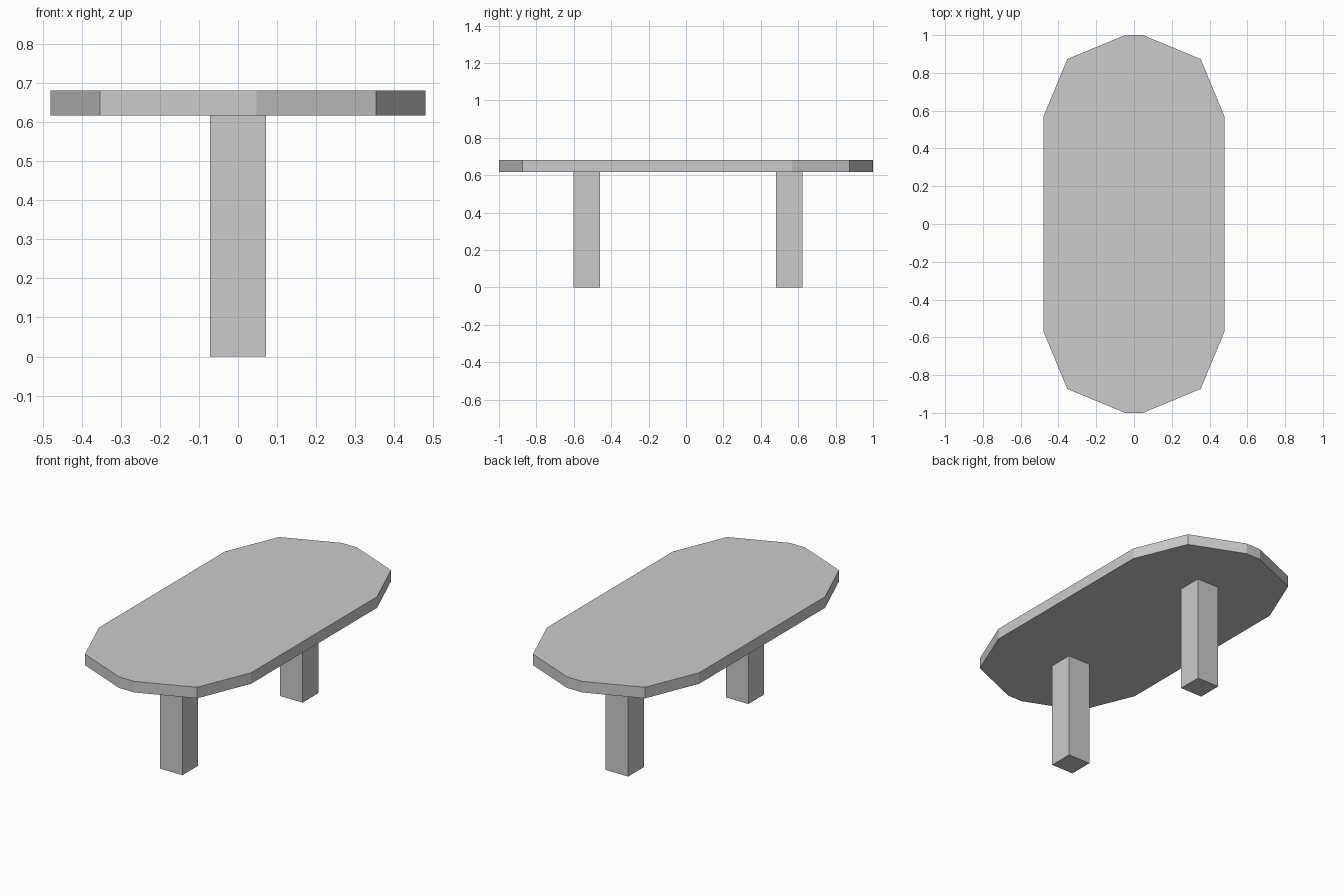
import bpy, bmesh, math

if "Cube" in bpy.data.objects:
    bpy.data.objects.remove(bpy.data.objects["Cube"])

LEG_H, TOP_H = 0.617, 0.68
HALF_W, HALF_L, RADIUS = 0.48, 1.0, 0.433


def prism(name, outline, z0, z1):
    bm = bmesh.new()
    face = bm.faces.new([bm.verts.new((x, y, z0)) for x, y in outline])
    ext = bmesh.ops.extrude_face_region(bm, geom=[face])
    verts = [v for v in ext["geom"] if isinstance(v, bmesh.types.BMVert)]
    bmesh.ops.translate(bm, verts=verts, vec=(0, 0, z1 - z0))
    bmesh.ops.recalc_face_normals(bm, faces=bm.faces)
    mesh = bpy.data.meshes.new(name)
    bm.to_mesh(mesh)
    bm.free()
    obj = bpy.data.objects.new(name, mesh)
    bpy.context.collection.objects.link(obj)
    return obj


# Table top: rounded rectangle with two segments per corner
outline = []
for i, (sx, sy) in enumerate([(1, 1), (-1, 1), (-1, -1), (1, -1)]):
    for step in range(3):
        a = math.radians(90 * i + 45 * step)
        outline.append((sx * (HALF_W - RADIUS) + RADIUS * math.cos(a),
                        sy * (HALF_L - RADIUS) + RADIUS * math.sin(a)))
prism("table_top", outline, LEG_H, TOP_H)

# Two square legs on the centre line
for name, y in (("front_leg", -0.531), ("back_leg", 0.551)):
    h = 0.071
    prism(name, [(-h, y - h), (h, y - h), (h, y + h), (-h, y + h)], 0, LEG_H)
